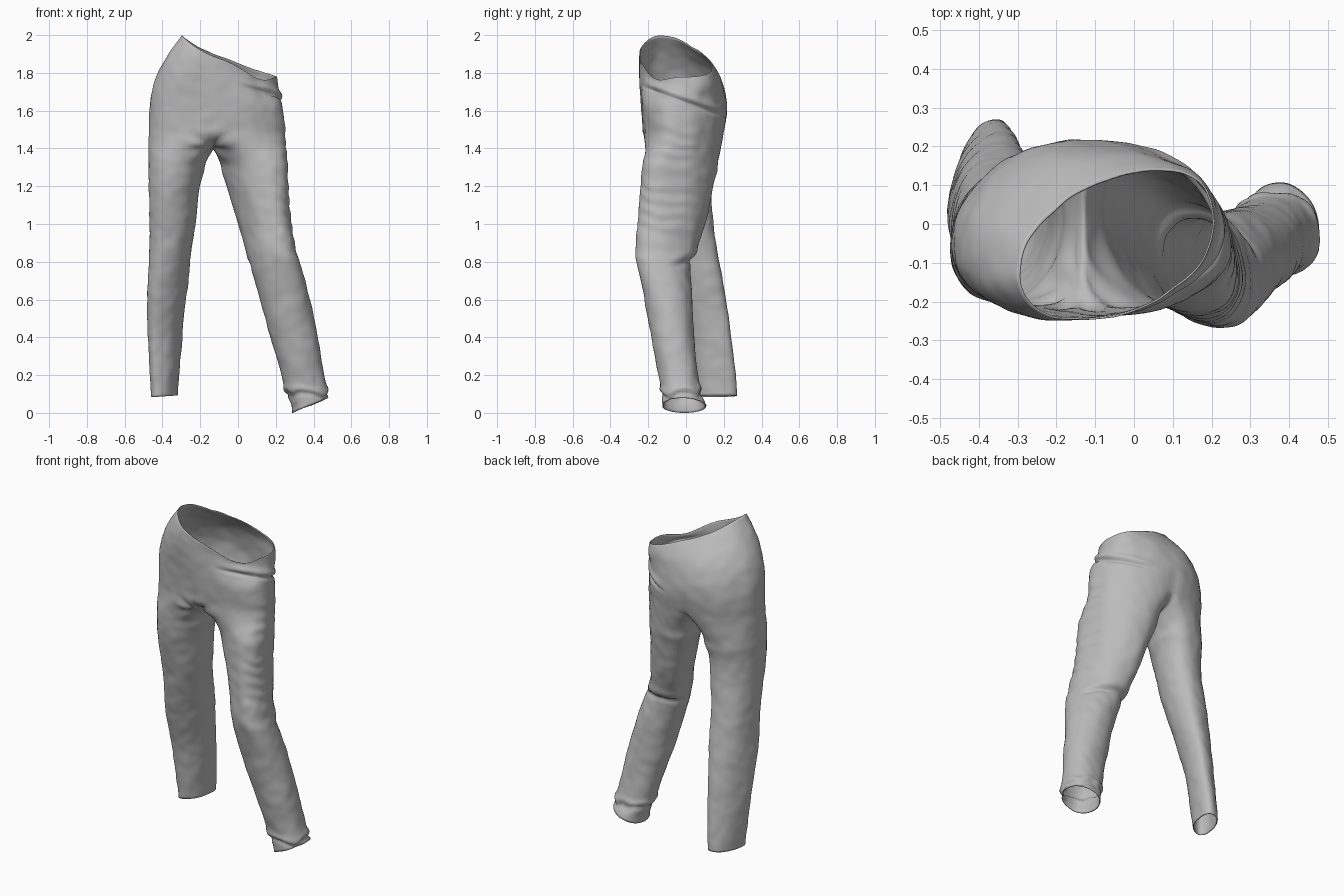
import bpy, bmesh, math
from mathutils import Vector, noise

cube = bpy.data.objects.get("Cube")
if cube:
    bpy.data.objects.remove(cube, do_unlink=True)

# Outlines by height: z, left x, right x, front y, back y
HIPS = [(2.0, -.30, .20, -.23, .02), (1.9, -.37, .20, -.25, .10), (1.8, -.425, .205, -.25, .175),
        (1.7, -.458, .22, -.243, .208), (1.6, -.472, .24, -.235, .22), (1.5, -.475, .25, -.225, .208),
        (1.4, -.475, .255, -.22, .18)]
LEFT = [(1.28, -.085, .264, -.235, .165), (1.2, -.06, .267, -.24, .145), (1.0, 0, .283, -.255, .10),
        (.86, .04, .308, -.267, .055), (.8, .06, .327, -.262, .027), (.6, .115, .38, -.22, .03),
        (.4, .17, .422, -.18, .045), (.2, .23, .46, -.145, .065), (.1, .257, .478, -.13, .085),
        (.04, .286, .482, -.125, .108)]
RIGHT = [(1.28, -.475, -.175, -.20, .15), (1.2, -.475, -.20, -.19, .135), (1.0, -.47, -.225, -.145, .145),
         (.8, -.475, -.25, -.10, .178), (.6, -.48, -.275, -.05, .212), (.4, -.475, -.295, 0, .24),
         (.2, -.467, -.31, .035, .262), (.088, -.46, -.32, .05, .27)]
HALF, SEAM = 48, 24            # segments round half the hips, and along the crotch
CROTCH_X, CROTCH_Z = -.13, 1.485


def smooth(a, b, v):
    t = min(max((v - a) / (b - a), 0), 1)
    return t * t * (3 - 2 * t)


def bump(v, width):
    return math.exp(-(v / width) ** 2)


def outline(table, z):
    """Catmull-Rom lookup of the outline at height z."""
    z = min(max(z, table[-1][0]), table[0][0])
    i = next(k for k in range(len(table) - 1) if z >= table[k + 1][0])
    a, b = table[i], table[i + 1]
    p, q = table[max(i - 1, 0)], table[min(i + 2, len(table) - 1)]
    h = b[0] - a[0]
    t = (z - a[0]) / h
    result = []
    for k in range(1, 5):
        ma = h * (b[k] - p[k]) / (b[0] - p[0])
        mb = h * (q[k] - a[k]) / (q[0] - a[0])
        s = t * t * (3 - 2 * t)
        result.append(a[k] + (b[k] - a[k]) * s + t * (1 - t) ** 2 * ma - t * t * (1 - t) * mb)
    return result


def ring_point(table, z, angle, skew):
    """Point on a slightly squared oval at height z, slanted by skew."""
    x0, x1, y0, y1 = outline(table, z)
    c, s = math.cos(angle), math.sin(angle + skew)
    c, s = (math.copysign(abs(v) ** .92, v) for v in (c, s))
    return Vector(((x0 + x1 + (x1 - x0) * c) / 2, (y0 + y1 + (y1 - y0) * s) / 2, z))


bm = bmesh.new()


def bridge(top, bottom):
    n = len(top)
    for i in range(n):
        j = (i + 1) % n
        bm.faces.new((top[i], bottom[i], bottom[j], top[j]))


# Hips: from the slanting waist down to the crotch
levels = 46
rings = []
for k in range(levels + 1):
    t = k / levels
    ring = []
    for i in range(2 * HALF):
        a = -math.pi / 2 + math.pi * i / HALF
        c = math.cos(a)
        waist = 1.88 - .11 * c + .01 * c * c + .006 * math.sin(a) * (1 - c * c)
        waist -= .04 * bump(a + .8, .4)
        skew = .2 - .2 * (1 + c) * smooth(0, .6, t)
        co = ring_point(HIPS, waist + (CROTCH_Z - waist) * t, a, skew)
        co.x += (CROTCH_X - co.x) * bump(c, .08) * t * .5
        ring.append(bm.verts.new(co))
    rings.append(ring)
for top, bottom in zip(rings, rings[1:]):
    bridge(top, bottom)
base = rings[-1]

# Crotch seam from back to front, sagging between the legs
front, back = base[0].co, base[HALF].co
seam = []
for j in range(1, SEAM):
    co = back.lerp(front, j / SEAM)
    co.x = CROTCH_X
    co.z -= .085 * math.sin(math.pi * j / SEAM) ** .7
    seam.append(bm.verts.new(co))


# Legs
def build_leg(table, start, side, tilt, skew_top, skew_hem):
    count = len(start)
    origin = [v.co.copy() for v in start]
    facing = 0 if side > 0 else math.pi
    first = -HALF / 2
    z_top, z_end = table[0][0], table[-1][0]
    steps, blend = 100, 16
    previous = start
    for k in range(1, steps + blend + 1):
        f = min(k / blend, 1)
        down = max(k - blend, 0) / steps
        skew = skew_top + (skew_hem - skew_top) * smooth(.25, .65, down)
        ring = []
        for i in range(count):
            a = facing + 2 * math.pi * (first + i) / count
            z = z_top + (z_end - z_top) * down
            z += tilt * math.cos(a) * down ** 3
            co = ring_point(table, z, a, skew)
            co.z = z
            if f < 1:
                # outside leaves the hips straight down, inside rounds off quickly
                outside = math.sin(math.pi * min(i / HALF, 1)) ** .5 if i < HALF else 0
                quick = math.sin(f * math.pi / 2)
                ease = quick + (smooth(0, 1, f) - quick) * outside
                straight = origin[i].lerp(co, f)
                eased = origin[i].lerp(co, ease)
                co = Vector((eased.x, eased.y, straight.z))
            ring.append(bm.verts.new(co))
        bridge(previous, ring)
        previous = ring


build_leg(LEFT, base[:HALF + 1] + seam, 1, .04, -.4, 0)
build_leg(RIGHT, base[HALF:] + [base[0]] + seam[::-1], -1, .005, .22, .5)

# Soften the joins, leaving the open edges alone
inner = [v for v in bm.verts if not v.is_boundary]
for _ in range(4):
    bmesh.ops.smooth_vert(bm, verts=inner, factor=.5, use_axis_x=True, use_axis_y=True, use_axis_z=True)
bm.normal_update()


# Folds and wrinkles
def fold(co):
    x, y, z = co
    left_leg = smooth(-.14, -.06, x + max(0, 1.3 - z) * .15)
    d = 0.006 * noise.noise(Vector((x * 8, y * 8, z * 4)))
    d += 0.003 * noise.noise(Vector((x * 16 + z * 9, y * 16, z * 14 - x * 12)))
    # rolled band under the waist
    h = z - (1.65 - .36 * y)
    w = smooth(-.02, .14, x) * smooth(1.5, 1.56, z)
    d += w * (.010 * bump(h - .022, .02) - .014 * bump(h + .006, .01))
    # gathers down the outer thigh
    outer = smooth(.17, .27, x) * smooth(.75, .9, z) * smooth(1.62, 1.5, z)
    d += outer * .0025 * math.sin(z * 75 + y * 14 + 5 * noise.noise(co * 6))
    # crease behind the bent knee
    h = z - (.79 + .25 * (y + .05))
    w = left_leg * smooth(-.12, 0, y)
    d += w * (.010 * bump(h - .03, .025) - .012 * bump(h + .005, .012))
    # crumpled hem
    h = z - .095 - .03 * noise.noise(co * 12)
    d += left_leg * (.008 * bump(h - .025, .018) - .010 * bump(h, .012))
    # creases fanning out from the crotch
    r = math.hypot(x + .15, z - 1.41)
    fan = math.atan2(z - 1.41, x + .15)
    d += .006 * bump(r - .07, .06) * smooth(.02, -.12, y) * math.sin(fan * 7)
    # dip between the seat halves
    d -= .010 * bump(x + .12, .03) * smooth(.05, .15, y) * bump(z - 1.52, .09)
    return d


offsets = [(v, v.normal * fold(v.co)) for v in bm.verts]
for v, move in offsets:
    v.co += move
for face in bm.faces:
    face.smooth = True

mesh = bpy.data.meshes.new("trousers")
bm.to_mesh(mesh)
bm.free()
trousers = bpy.data.objects.new("trousers", mesh)
bpy.context.collection.objects.link(trousers)

grey = bpy.data.materials.new("grey_cloth")
grey.use_nodes = True
grey.diffuse_color = (.5, .5, .5, 1)
grey.node_tree.nodes["Principled BSDF"].inputs["Base Color"].default_value = (.5, .5, .5, 1)
mesh.materials.append(grey)

# Thin cloth
cloth = trousers.modifiers.new("cloth", 'SOLIDIFY')
cloth.thickness = .005
cloth.offset = -1
